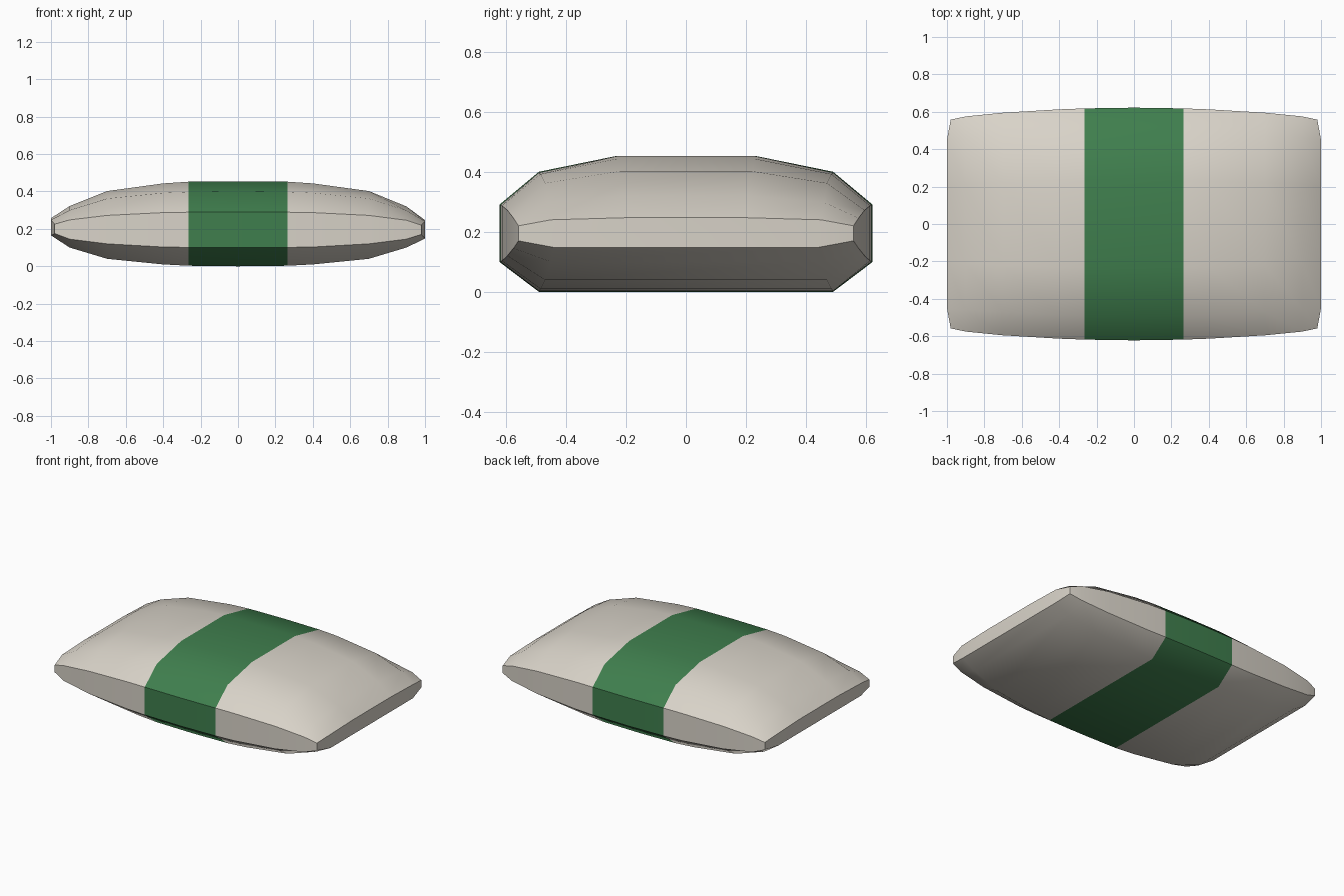
import bpy, bmesh

# Half-sections along x:
# x, bottom z, bottom half-width, lower seam z, side half-width,
# upper seam z, shoulder z, shoulder half-width, top z, top half-width
STATIONS = [
    (-0.995, 0.165, 0.44, 0.175, 0.558, 0.225, 0.248, 0.45, 0.257, 0.20),
    (-0.90, 0.100, 0.45, 0.145, 0.575, 0.248, 0.300, 0.46, 0.322, 0.21),
    (-0.70, 0.040, 0.47, 0.120, 0.595, 0.272, 0.362, 0.47, 0.402, 0.22),
    (-0.40, 0.010, 0.485, 0.103, 0.613, 0.287, 0.392, 0.485, 0.443, 0.23),
    (-0.265, 0.003, 0.49, 0.101, 0.618, 0.289, 0.397, 0.49, 0.452, 0.23),
    (0.0, 0.000, 0.49, 0.100, 0.622, 0.290, 0.400, 0.49, 0.453, 0.23),
    (0.265, 0.003, 0.49, 0.101, 0.618, 0.289, 0.397, 0.49, 0.452, 0.23),
    (0.40, 0.010, 0.485, 0.103, 0.613, 0.287, 0.392, 0.485, 0.443, 0.23),
    (0.70, 0.040, 0.47, 0.120, 0.595, 0.272, 0.362, 0.47, 0.402, 0.22),
    (0.90, 0.100, 0.45, 0.145, 0.575, 0.246, 0.298, 0.46, 0.320, 0.21),
    (0.995, 0.148, 0.44, 0.170, 0.558, 0.220, 0.240, 0.45, 0.247, 0.20),
]


def material(name, colour):
    mat = bpy.data.materials.new(name)
    mat.diffuse_color = (*colour, 1)
    return mat


def ring(bm, s):
    x, zb, yb, zl, ys, zu, zs, ysh, zt, yt = s
    half = [(yb, zb), (ys, zl), (ys, zu), (ysh, zs), (yt, zt)]
    loop = half + [(-y, z) for y, z in reversed(half)]
    verts = []
    for y, z in loop:
        # Corners of the closed ends sit slightly further in
        inset = 0.015 if abs(x) > 0.95 and abs(y) > 0.5 else 0
        end = 0.005 if abs(x) > 0.95 and not inset else 0
        sign = 1 if x > 0 else -1
        verts.append(bm.verts.new((x + sign * (end - inset), y, z)))
    return verts


# Stuffed sack lofted through the sections, with the band as painted faces
bm = bmesh.new()
rings = [ring(bm, s) for s in STATIONS]
for i, (a, b) in enumerate(zip(rings, rings[1:])):
    n = len(a)
    for j in range(n):
        k = (j + 1) % n
        face = bm.faces.new((a[j], a[k], b[k], b[j]))
        face.material_index = 1 if i in (4, 5) else 0

# End caps, bridged bottom to top
for r in (rings[0], rings[-1]):
    bm.faces.new((r[0], r[1], r[2], r[3]))
    bm.faces.new((r[9], r[8], r[7], r[6]))
    bm.faces.new((r[0], r[3], r[4], r[5], r[6], r[9]))
bmesh.ops.recalc_face_normals(bm, faces=bm.faces)

mesh = bpy.data.meshes.new("sack")
bm.to_mesh(mesh)
bm.free()
mesh.materials.append(material("cloth", (0.69, 0.65, 0.58)))
mesh.materials.append(material("green_band", (0.05, 0.21, 0.075)))
sack = bpy.data.objects.new("sack", mesh)
bpy.context.collection.objects.link(sack)

# Smooth cloth with sharp side seams and ends
bpy.context.view_layer.objects.active = sack
sack.select_set(True)
bpy.ops.object.shade_smooth_by_angle(angle=0.75)
